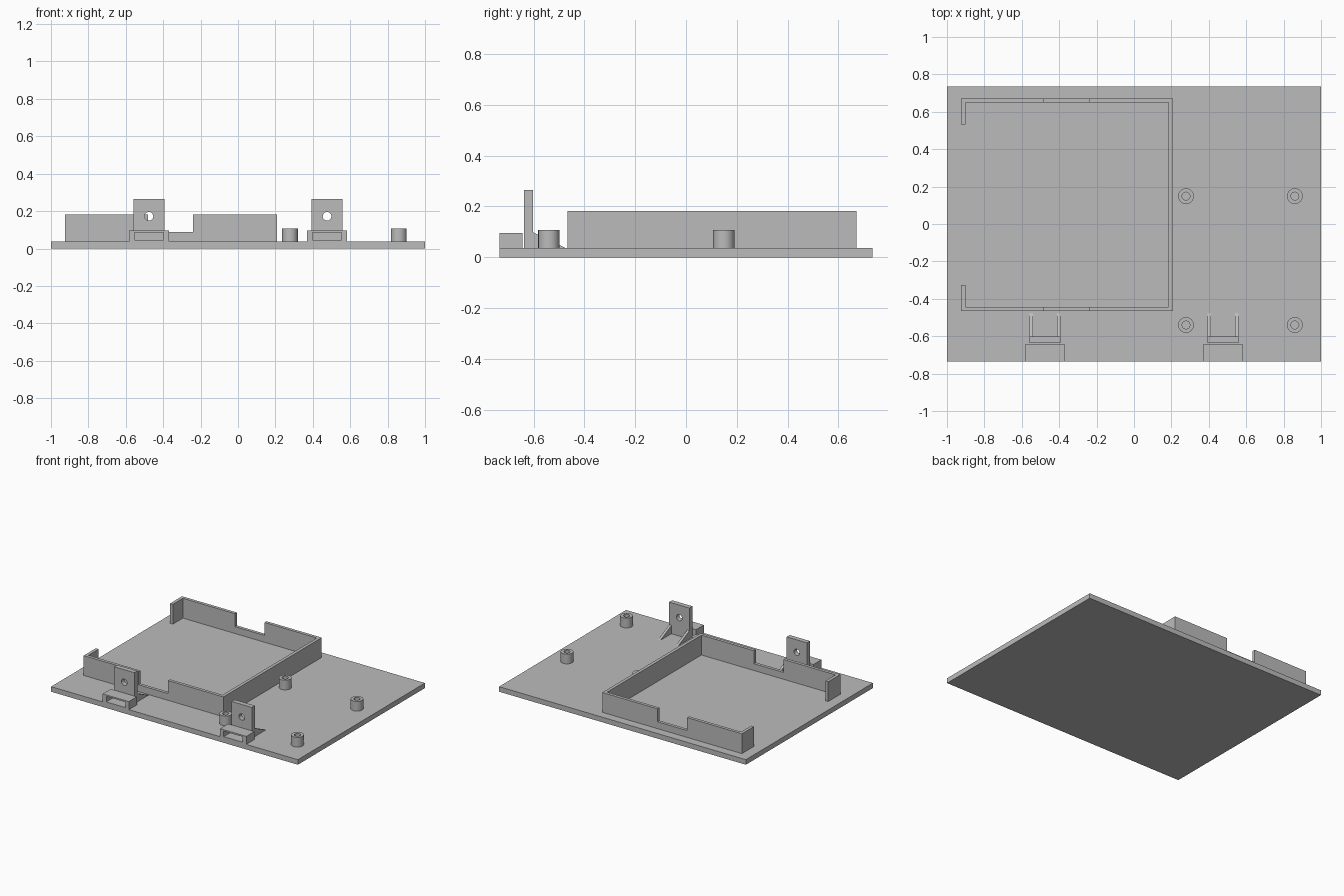
import bpy, bmesh, math
from mathutils import Matrix, Vector

cube = bpy.data.objects.get("Cube")
if cube:
    bpy.data.objects.remove(cube, do_unlink=True)

grey = bpy.data.materials.new("plain grey")
grey.use_nodes = True
colour = (0.5, 0.5, 0.5, 1)
grey.diffuse_color = colour
grey.node_tree.nodes["Principled BSDF"].inputs["Base Color"].default_value = colour

TOP = 0.037      # upper surface of the base plate
HALF_Y = 0.735


def finish(name, bm):
    bmesh.ops.recalc_face_normals(bm, faces=bm.faces[:])
    mesh = bpy.data.meshes.new(name)
    bm.to_mesh(mesh)
    bm.free()
    obj = bpy.data.objects.new(name, mesh)
    bpy.context.collection.objects.link(obj)
    mesh.materials.append(grey)
    return obj


def box(name, x, y, z):
    bm = bmesh.new()
    lo, hi = Vector((x[0], y[0], z[0])), Vector((x[1], y[1], z[1]))
    size = Matrix.Diagonal((hi - lo).to_4d())
    bmesh.ops.create_cube(bm, size=1, matrix=Matrix.Translation((lo + hi) / 2) @ size)
    return finish(name, bm)


def prism(name, points, direction):
    """Extrude a flat outline along a direction."""
    bm = bmesh.new()
    face = bm.faces.new([bm.verts.new(p) for p in points])
    moved = bmesh.ops.extrude_face_region(bm, geom=[face], use_keep_orig=True)["geom"]
    verts = [v for v in moved if isinstance(v, bmesh.types.BMVert)]
    bmesh.ops.translate(bm, vec=direction, verts=verts)
    return finish(name, bm)


def cylinder(name, centre, radius, depth, turn=0):
    bm = bmesh.new()
    place = Matrix.Translation(centre) @ Matrix.Rotation(turn, 4, 'X')
    bmesh.ops.create_cone(bm, cap_ends=True, segments=40, radius1=radius,
                          radius2=radius, depth=depth, matrix=place)
    return finish(name, bm)


def cut(target, cutter):
    cutter.hide_render = True
    cutter.hide_set(True)
    mod = target.modifiers.new("cut", 'BOOLEAN')
    mod.operation = 'DIFFERENCE'
    mod.solver = 'EXACT'
    mod.object = cutter
    bpy.context.view_layer.objects.active = target
    bpy.ops.object.modifier_apply(modifier=mod.name)
    bpy.data.objects.remove(cutter, do_unlink=True)


def smooth(obj):
    bpy.ops.object.select_all(action='DESELECT')
    obj.select_set(True)
    bpy.context.view_layer.objects.active = obj
    bpy.ops.object.shade_smooth_by_angle(angle=math.radians(30))


# Base plate
box("base_plate", (-1, 1), (-HALF_Y, HALF_Y), (0, TOP))

# Tray wall: open on the right side except for two short corner lips
x0, x1, y0, y1, t = -0.924, 0.208, -0.466, 0.672, 0.023
lip = 0.14
outline = [(x0, y0 + lip), (x0, y0), (x1, y0), (x1, y1), (x0, y1), (x0, y1 - lip),
           (x0 + t, y1 - lip), (x0 + t, y1 - t), (x1 - t, y1 - t),
           (x1 - t, y0 + t), (x0 + t, y0 + t), (x0 + t, y0 + lip)]
wall = prism("tray_wall", [(x, y, TOP) for x, y in outline], (0, 0, 0.145))
cut(wall, box("notch_cutter", (-0.48, -0.24), (y0 - 0.1, y1 + 0.1), (0.087, 0.3)))

# Hollow standoffs
for label_x, x in (("inner", 0.278), ("outer", 0.86)):
    for label_y, y in (("front", -0.54), ("back", 0.149)):
        post = cylinder(f"standoff_{label_y}_{label_x}", (x, y, (TOP + 0.108) / 2),
                        0.042, 0.108 - TOP)
        cut(post, cylinder("bore_cutter", (x, y, 0.08), 0.021, 0.2))
        smooth(post)

# Front brackets: slotted block, upright tab with a hole, two gussets
for side, c in (("right", -0.476), ("left", 0.476)):
    block = box(f"slot_block_{side}", (c - 0.106, c + 0.106), (-HALF_Y, -0.643), (TOP, 0.096))
    cut(block, box("slot_cutter", (c - 0.077, c + 0.077), (-0.8, -0.6), (0.045, 0.085)))

    tab = box(f"bracket_tab_{side}", (c - 0.082, c + 0.082), (-0.637, -0.602), (TOP, 0.264))
    cut(tab, cylinder("hole_cutter", (c, -0.62, 0.172), 0.023, 0.2, math.pi / 2))
    smooth(tab)

    for edge, x in (("right", c - 0.082), ("left", c + 0.064)):
        prism(f"gusset_{side}_{edge}",
              [(x, -0.602, TOP), (x, -0.475, TOP), (x, -0.602, 0.098)], (0.018, 0, 0))
